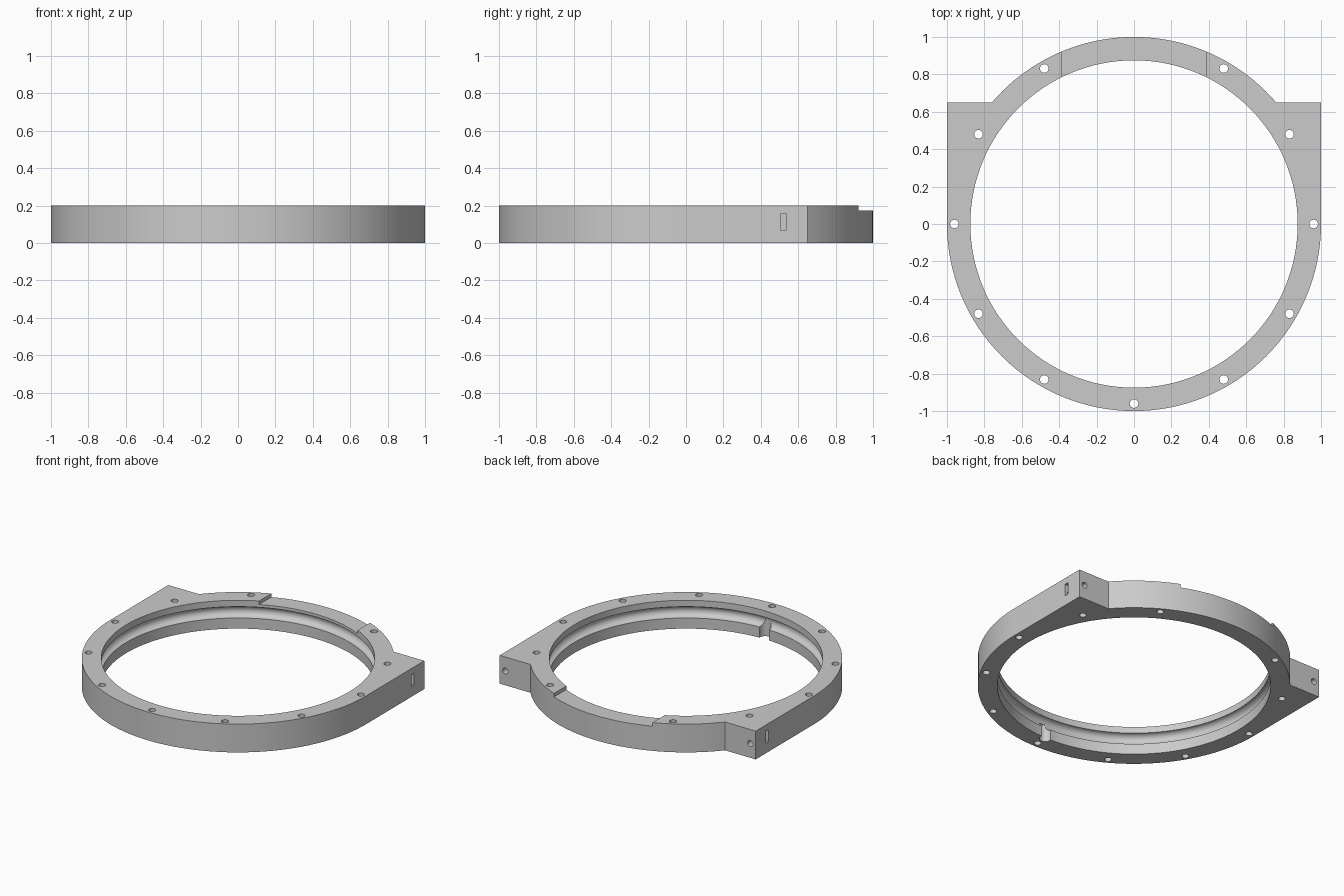
import bpy, bmesh, math
from mathutils import Matrix, Vector

cube = bpy.data.objects.get("Cube")
if cube:
    bpy.data.objects.remove(cube, do_unlink=True)

HEIGHT, INNER, EAR_Y = 0.2, 0.875, 0.65
SEGMENTS = 128

grey = bpy.data.materials.new("plain grey")
grey.use_nodes = True
colour = (0.6, 0.6, 0.6, 1)
grey.diffuse_color = colour
grey.node_tree.nodes["Principled BSDF"].inputs["Base Color"].default_value = colour


def make_object(name, bm):
    bmesh.ops.recalc_face_normals(bm, faces=bm.faces)
    mesh = bpy.data.meshes.new(name)
    bm.to_mesh(mesh)
    bm.free()
    mesh.materials.append(grey)
    obj = bpy.data.objects.new(name, mesh)
    bpy.context.scene.collection.objects.link(obj)
    return obj


def prism(name, outline, height):
    bm = bmesh.new()
    face = bm.faces.new([bm.verts.new((x, y, 0)) for x, y in outline])
    top = bmesh.ops.extrude_face_region(bm, geom=[face])["geom"]
    verts = [v for v in top if isinstance(v, bmesh.types.BMVert)]
    bmesh.ops.translate(bm, vec=(0, 0, height), verts=verts)
    return make_object(name, bm)


def lathe(name, profile):
    # Closed solid of revolution: profile starts and ends on the axis
    bm = bmesh.new()
    verts = [bm.verts.new((r, 0, z)) for r, z in profile]
    edges = [bm.edges.new(pair) for pair in zip(verts, verts[1:])]
    bmesh.ops.spin(bm, geom=verts + edges, cent=(0, 0, 0), axis=(0, 0, 1),
                   angle=math.tau, steps=SEGMENTS, use_duplicate=False)
    bmesh.ops.remove_doubles(bm, verts=bm.verts, dist=0.00005)
    return make_object(name, bm)


def rod(name, centre, radius, length, axis="Z", sides=24):
    bm = bmesh.new()
    turn = Matrix.Rotation(math.pi / 2, 4, "X") if axis == "Y" else Matrix()
    bmesh.ops.create_cone(bm, cap_ends=True, segments=sides, radius1=radius,
                          radius2=radius, depth=length,
                          matrix=Matrix.Translation(centre) @ turn)
    return make_object(name, bm)


def box(name, low, high):
    low, high = Vector(low), Vector(high)
    bm = bmesh.new()
    bmesh.ops.create_cube(bm, size=1, matrix=Matrix.Translation((low + high) / 2)
                          @ Matrix.Diagonal((*(high - low), 1)))
    return make_object(name, bm)


# Round body with two square ears at the back
corner = math.asin(EAR_Y)


def arc(start, end, steps):
    angles = [start + (end - start) * i / steps for i in range(steps + 1)]
    return [(math.cos(a), math.sin(a)) for a in angles]


outline = (arc(math.pi, math.tau, SEGMENTS // 2) + [(1, EAR_Y)]
           + arc(corner, math.pi - corner, SEGMENTS // 3) + [(-1, EAR_Y)])
body = prism("mounting_ring", outline, HEIGHT)

# Central bore with a rounded groove in its wall
GROOVE_Z, GROOVE_R = 0.115, 0.04
groove = []
for i in range(13):
    a = -math.pi / 2 + math.pi * i / 12
    groove.append((INNER + GROOVE_R * math.cos(a), GROOVE_Z + GROOVE_R * math.sin(a)))
cutters = [lathe("bore_cutter", [(0, -0.1), (INNER, -0.1)] + groove
                 + [(INNER, 0.3), (0, 0.3)])]

# Shallow step across the back
cutters.append(box("step_cutter", (-0.385, 0.6, 0.175), (0.385, 1.1, 0.3)))

# Screw holes round the rim, none at the back
for i in range(12):
    if i != 3:
        a = math.tau * i / 12
        place = (0.96 * math.cos(a), 0.96 * math.sin(a), 0.1)
        cutters.append(rod("hole_cutter", place, 0.023, 0.4))

# Vertical channel in the lower wall at the front
cutters.append(rod("channel_cutter", (0, -0.883, 0.02), 0.038, 0.2))

# Clamp screw hole and nut slot in each ear
for side in (-1, 1):
    cutters.append(rod("clamp_cutter", (side * 0.957, 0.6, 0.1), 0.021, 0.24, "Y"))
    ends = sorted((side * 0.92, side * 1.05))
    cutters.append(box("slot_cutter", (ends[0], 0.505, 0.07), (ends[1], 0.537, 0.155)))

for cutter in cutters:
    mod = body.modifiers.new(cutter.name, "BOOLEAN")
    mod.operation = "DIFFERENCE"
    mod.solver = "EXACT"
    mod.object = cutter

# Bake the cuts and drop the cutters
bpy.context.view_layer.update()
result = bpy.data.meshes.new_from_object(
    body.evaluated_get(bpy.context.evaluated_depsgraph_get()))
body.modifiers.clear()
body.data = result
result.name = "mounting_ring"
for cutter in cutters:
    bpy.data.objects.remove(cutter, do_unlink=True)
result.materials.clear()
result.materials.append(grey)
for poly in result.polygons:
    poly.material_index = 0

bpy.ops.object.select_all(action="DESELECT")
body.select_set(True)
bpy.context.view_layer.objects.active = body
bpy.ops.object.shade_smooth_by_angle(angle=math.radians(25))
